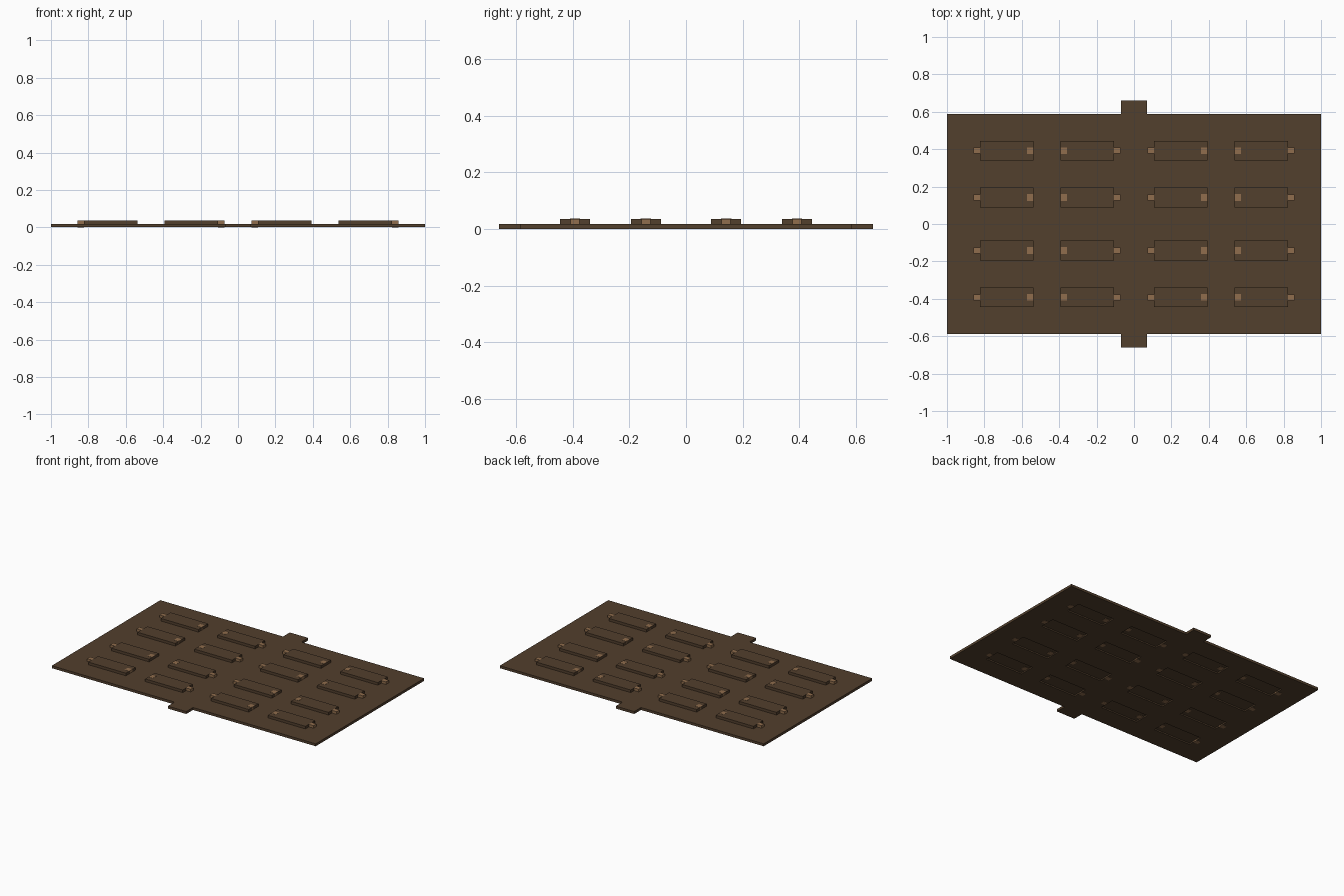
import bpy, bmesh
from mathutils import Matrix

if "Cube" in bpy.data.objects:
    bpy.data.objects.remove(bpy.data.objects["Cube"])


def material(name, rgb):
    m = bpy.data.materials.new(name)
    m.diffuse_color = (*rgb, 1)
    m.use_nodes = True
    m.node_tree.nodes["Principled BSDF"].inputs["Base Color"].default_value = m.diffuse_color
    return m


WOOD = material("dark_brown", (0.085, 0.050, 0.026))
TAN = material("tan", (0.28, 0.155, 0.075))


def finish(bm, name, mat):
    bmesh.ops.recalc_face_normals(bm, faces=bm.faces)
    me = bpy.data.meshes.new(name)
    bm.to_mesh(me)
    bm.free()
    me.materials.append(mat)
    ob = bpy.data.objects.new(name, me)
    bpy.context.collection.objects.link(ob)
    return ob


def box(name, mat, x0, x1, y0, y1, z0, z1):
    bm = bmesh.new()
    c = Matrix.Translation(((x0 + x1) / 2, (y0 + y1) / 2, (z0 + z1) / 2))
    s = Matrix.Diagonal((x1 - x0, y1 - y0, z1 - z0, 1))
    bmesh.ops.create_cube(bm, size=1, matrix=c @ s)
    return finish(bm, name, mat)


Z0, PLATE_TOP, BAR_TOP = 0.001, 0.018, 0.036
HX, HY = 1.0, 0.587
COLS = (-0.68, -0.25, 0.25, 0.68)
ROWS = (-0.392, -0.142, 0.142, 0.392)
BX, BY = 0.1425, 0.053

# plate: grid with the slot cells left out, then extruded upward
xs = [-HX] + [c + s * BX for c in COLS for s in (-1, 1)] + [HX]
ys = [-HY] + [r + s * BY for r in ROWS for s in (-1, 1)] + [HY]
bm = bmesh.new()
v = [[bm.verts.new((x, y, Z0)) for y in ys] for x in xs]
for i in range(len(xs) - 1):
    for j in range(len(ys) - 1):
        if not (i % 2 and j % 2):
            bm.faces.new((v[i][j], v[i + 1][j], v[i + 1][j + 1], v[i][j + 1]))
ext = bmesh.ops.extrude_face_region(bm, geom=bm.faces[:], use_keep_orig=True)
top = [g for g in ext["geom"] if isinstance(g, bmesh.types.BMVert)]
bmesh.ops.translate(bm, verts=top, vec=(0, 0, PLATE_TOP - Z0))
finish(bm, "plate", WOOD)

# end tabs
box("back_tab", WOOD, -0.07, 0.07, HY, 0.66, Z0, PLATE_TOP)
box("front_tab", WOOD, -0.07, 0.07, -0.66, -HY, Z0, PLATE_TOP)

# raised bars with a pin beside one end and a pin let into the other
P = 0.0175
for c in COLS:
    side = 1 if c > 0 else -1
    out = side if abs(c) > 0.5 else -side
    for r in ROWS:
        box("bar", WOOD, c - BX, c + BX, r - BY, r + BY, 0.010, BAR_TOP)
        px = c + out * (BX + P)
        box("outer_pin", TAN, px - P, px + P, r - 0.016, r + 0.016, 0, BAR_TOP)
        px = c - out * (BX - P)
        box("inner_pin", TAN, px - P, px + P, r - 0.018, r + 0.018,
            0.008, BAR_TOP + 0.001)
